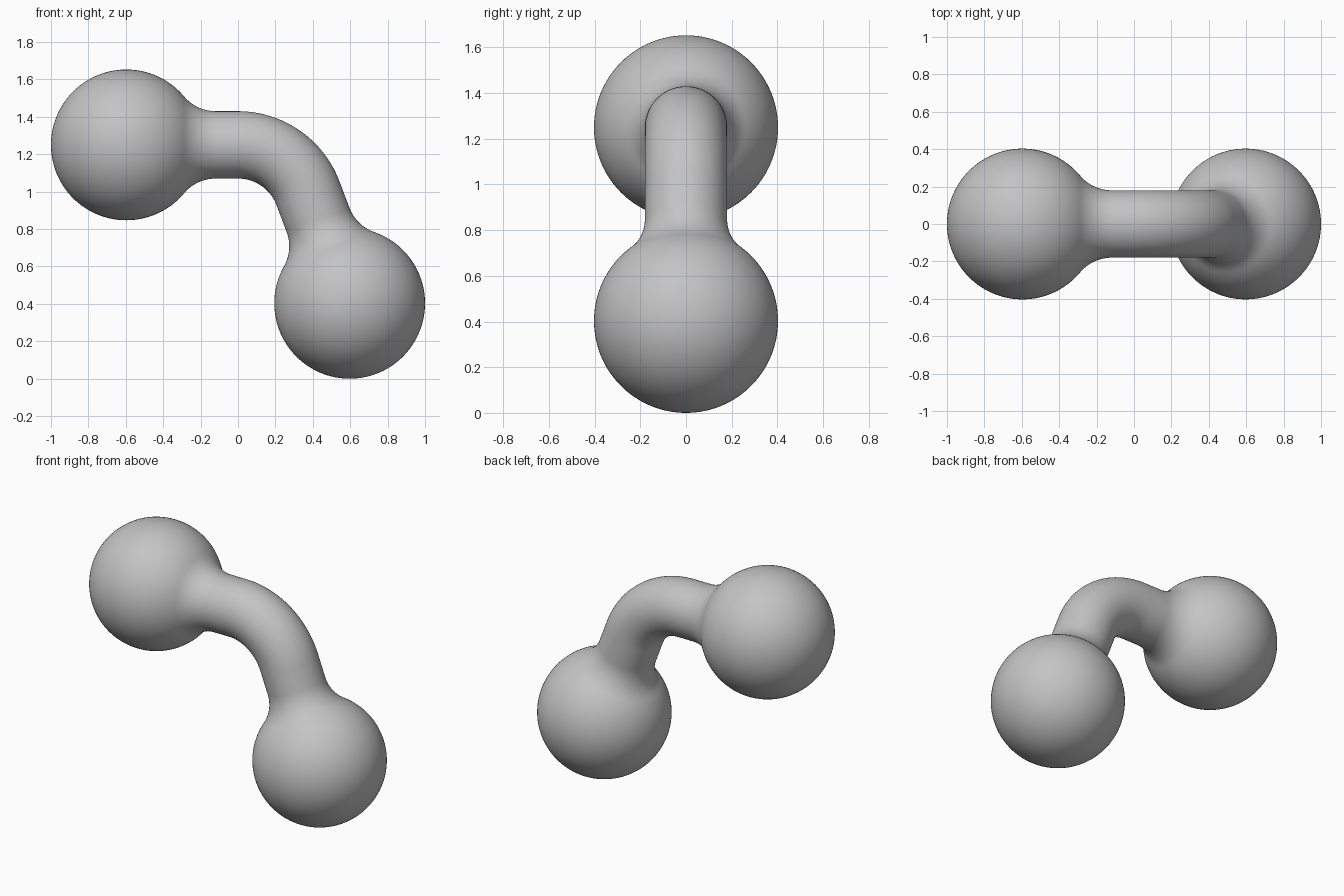
import bpy, bmesh
from math import sin, cos, pi, sqrt, atan2, acos
from mathutils import Vector

cube = bpy.data.objects.get("Cube")
if cube:
    bpy.data.objects.remove(cube)

BALL, TUBE, FILLET, BEND = 0.403, 0.18, 0.22, 0.4
UPPER = Vector((-0.597, 0, 1.25))
LOWER = Vector((0.597, 0, 0.403))
SIDES = 96

# Bend centre, and the straight run tangent to the bend that ends at the lower ball
pivot = Vector((0, 0, UPPER.z - BEND))
to_ball = LOWER - pivot
run_in = -UPPER.x
run_out = sqrt(to_ball.length_squared - BEND ** 2)
turn = pi / 2 - (atan2(to_ball.z, to_ball.x) + acos(BEND / to_ball.length))
total = run_in + BEND * turn + run_out


def path_point(s):
    """Centre and outward normal of the path at distance s from the upper ball."""
    angle = min(max((s - run_in) / BEND, 0), turn)
    normal = Vector((sin(angle), 0, cos(angle)))
    along = Vector((cos(angle), 0, -sin(angle)))
    extra = min(s - run_in, 0) + max(s - run_in - BEND * turn, 0)
    return pivot + normal * BEND + along * extra, normal


# Half profile of ball, blended neck and tube, as (distance from ball centre, radius)
neck = sqrt((BALL + FILLET) ** 2 - (TUBE + FILLET) ** 2)
blend = atan2(TUBE + FILLET, neck)
end = []
for i in range(1, 57):
    a = pi + (blend - pi) * i / 56
    end.append((BALL * cos(a), BALL * sin(a)))
for i in range(1, 17):
    a = pi + blend + (pi / 2 - blend) * i / 16
    end.append((neck + FILLET * cos(a), TUBE + FILLET + FILLET * sin(a)))

# Full profile: ball, tube through the bend, mirrored ball
stations = list(end)
for i in range(1, 48):
    stations.append((neck + (total - 2 * neck) * i / 48, TUBE))
stations += [(total - s, r) for s, r in reversed(end)]

# Sweep rings along the path and close both poles
bm = bmesh.new()
rings = []
for s, r in stations:
    centre, normal = path_point(s)
    rings.append([bm.verts.new(centre + normal * (r * cos(2 * pi * k / SIDES))
                               + Vector((0, r * sin(2 * pi * k / SIDES), 0)))
                  for k in range(SIDES)])
first = bm.verts.new(path_point(-BALL)[0])
last = bm.verts.new(path_point(total + BALL)[0])
for k in range(SIDES):
    n = (k + 1) % SIDES
    for a, b in zip(rings, rings[1:]):
        bm.faces.new((a[k], a[n], b[n], b[k]))
    bm.faces.new((first, rings[0][n], rings[0][k]))
    bm.faces.new((last, rings[-1][k], rings[-1][n]))
bmesh.ops.recalc_face_normals(bm, faces=bm.faces)
for face in bm.faces:
    face.smooth = True

mesh = bpy.data.meshes.new("bent_dumbbell")
bm.to_mesh(mesh)
bm.free()
body = bpy.data.objects.new("bent_dumbbell", mesh)
bpy.context.collection.objects.link(body)

# Plain grey finish
grey = bpy.data.materials.new("plain_grey")
grey.use_nodes = True
colour = (0.55, 0.55, 0.55, 1)
grey.diffuse_color = colour
grey.node_tree.nodes["Principled BSDF"].inputs["Base Color"].default_value = colour
mesh.materials.append(grey)
